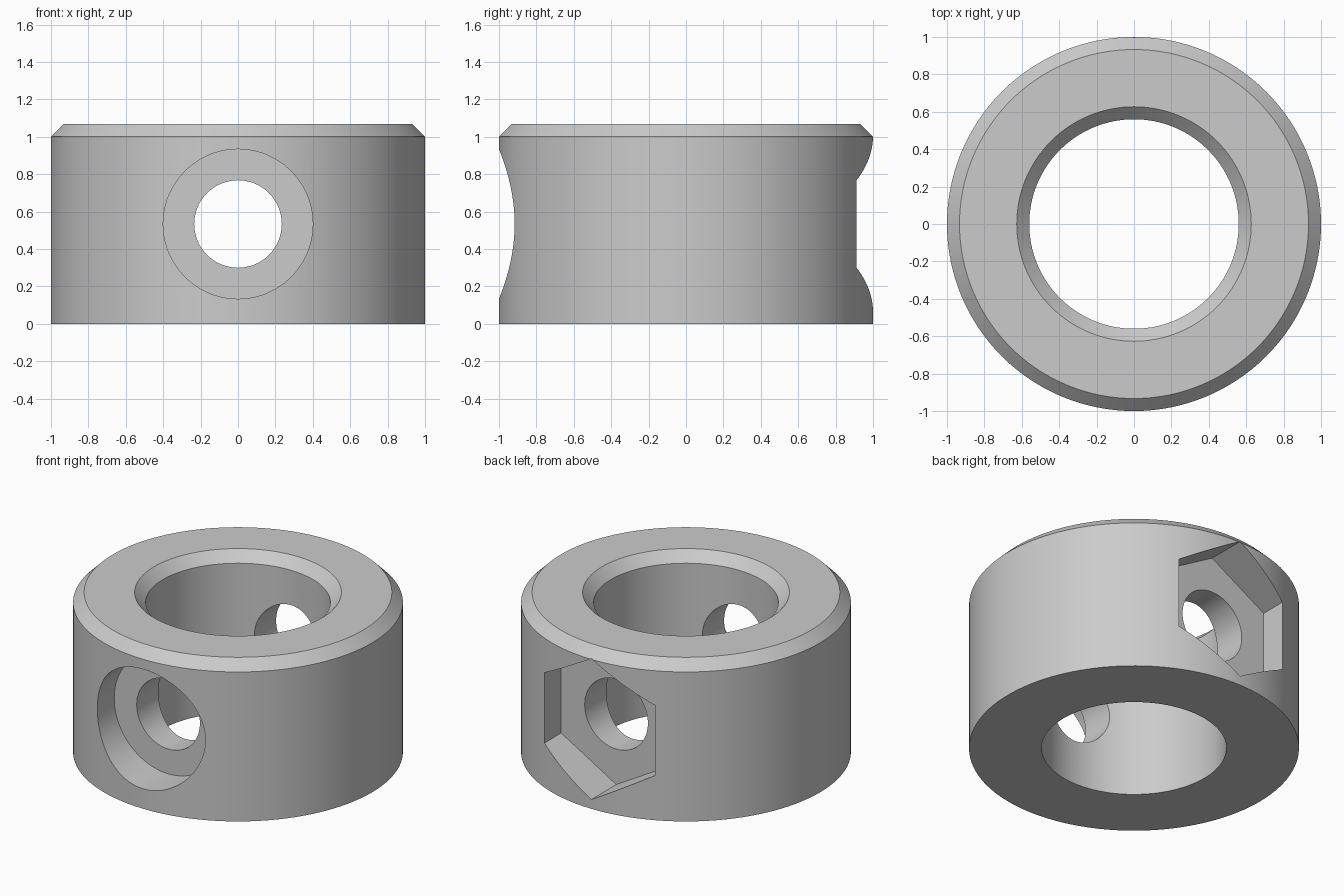
import bpy
import bmesh
import math

cube = bpy.data.objects.get("Cube")
if cube:
    bpy.data.objects.remove(cube, do_unlink=True)

SEGMENTS = 128
HEIGHT = 1.067
BEVEL = 0.067
OUTER, BORE = 1.0, 0.56
HOLE_Z = HEIGHT / 2
POCKET_FLOOR = 0.737

# Plain grey metal
grey = bpy.data.materials.new("grey metal")
grey.use_nodes = True
grey.diffuse_color = (0.6, 0.6, 0.6, 1)
grey.node_tree.nodes["Principled BSDF"].inputs["Base Color"].default_value = (0.6, 0.6, 0.6, 1)


def revolve(name, profile):
    """Spin a closed (radius, z) profile around the z axis."""
    bm = bmesh.new()
    verts = [bm.verts.new((r, 0, z)) for r, z in profile]
    edges = [bm.edges.new((v, verts[(i + 1) % len(verts)])) for i, v in enumerate(verts)]
    bmesh.ops.spin(bm, geom=verts + edges, cent=(0, 0, 0), axis=(0, 0, 1),
                   angle=2 * math.pi, steps=SEGMENTS, use_merge=True)
    bmesh.ops.remove_doubles(bm, verts=bm.verts, dist=1e-4)
    bmesh.ops.recalc_face_normals(bm, faces=bm.faces)
    mesh = bpy.data.meshes.new(name)
    bm.to_mesh(mesh)
    bm.free()
    obj = bpy.data.objects.new(name, mesh)
    bpy.context.collection.objects.link(obj)
    return obj


def cutter(name, radius, y_start, y_end, sides):
    """Prism lying along the y axis at the screw height."""
    bpy.ops.mesh.primitive_cylinder_add(
        vertices=sides, radius=radius, depth=abs(y_end - y_start),
        location=(0, (y_start + y_end) / 2, HOLE_Z), rotation=(math.pi / 2, 0, 0))
    obj = bpy.context.object
    obj.name = name
    obj.hide_render = True
    return obj


# Ring body, bevelled on the upper outer and inner rims only
collar = revolve("clamp_collar", [
    (BORE, 0), (OUTER, 0), (OUTER, HEIGHT - BEVEL), (OUTER - BEVEL, HEIGHT),
    (BORE + BEVEL, HEIGHT), (BORE, HEIGHT - BEVEL)])
collar.data.materials.append(grey)

# Cross hole, round screw head recess in front, hexagonal nut pocket behind
cutters = [
    cutter("screw_hole_cutter", 0.234, -1.3, 1.3, 64),
    cutter("screw_head_cutter", 0.4, -1.3, -POCKET_FLOOR, 96),
    cutter("nut_pocket_cutter", 0.471, POCKET_FLOOR, 1.3, 6),
]

bpy.ops.object.select_all(action='DESELECT')
collar.select_set(True)
bpy.context.view_layer.objects.active = collar
for tool in cutters:
    mod = collar.modifiers.new(tool.name, 'BOOLEAN')
    mod.operation = 'DIFFERENCE'
    mod.solver = 'EXACT'
    mod.object = tool
    bpy.ops.object.modifier_apply(modifier=mod.name)
for tool in cutters:
    bpy.data.objects.remove(tool, do_unlink=True)

# Smooth round walls with crisp rims
bpy.ops.object.shade_smooth_by_angle(angle=math.radians(25))
